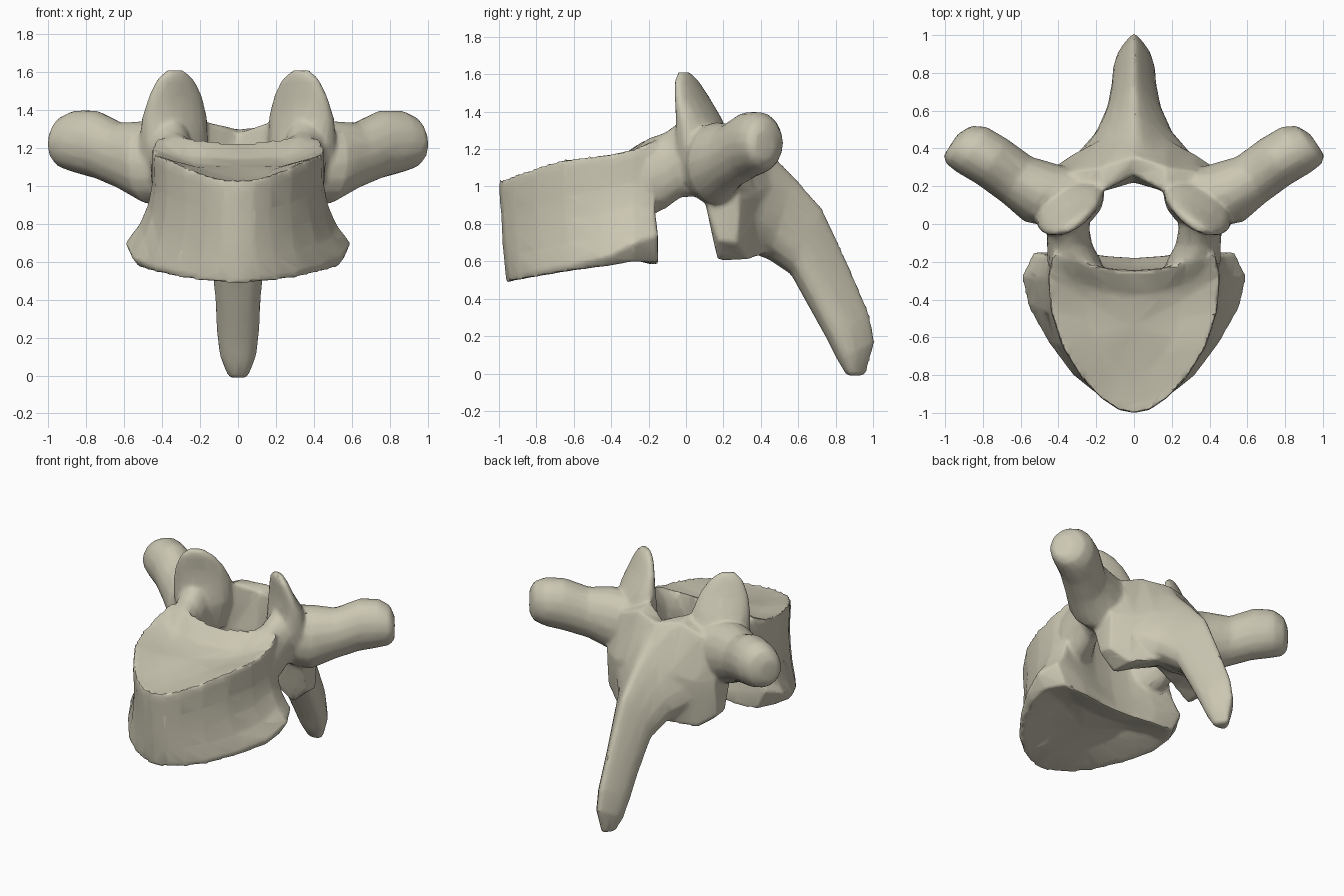
import bpy, bmesh, math
from mathutils import Vector as V

cube = bpy.data.objects.get("Cube")
if cube:
    bpy.data.objects.remove(cube, do_unlink=True)

BONE = (0.60, 0.57, 0.45, 1)
bone = bpy.data.materials.new("bone")
bone.use_nodes = True
bone.diffuse_color = BONE
shader = bone.node_tree.nodes["Principled BSDF"]
shader.inputs["Base Color"].default_value = BONE
shader.inputs["Roughness"].default_value = 0.7


def loft(bm, rings):
    """Skin a list of equal rings and close both ends."""
    loops = [[bm.verts.new(p) for p in r] for r in rings]
    n = len(loops[0])
    faces = []
    for a, b in zip(loops, loops[1:]):
        for i in range(n):
            j = (i + 1) % n
            faces.append(bm.faces.new((a[i], a[j], b[j], b[i])))
    for end in (loops[0], loops[-1]):
        mid = bm.verts.new(sum((v.co for v in end), V()) / n)
        for i in range(n):
            faces.append(bm.faces.new((end[i], end[(i + 1) % n], mid)))
    bmesh.ops.recalc_face_normals(bm, faces=faces)


def oval(centre, a, b, keel=0, n=16):
    """Ellipse with half axes a and b; keel narrows it toward +b."""
    c, a, b = V(centre), V(a), V(b)
    angles = [2 * math.pi * i / n for i in range(n)]
    return [c + a * math.cos(t) * (1 - keel * math.sin(t)) + b * math.sin(t)
            for t in angles]


def both_sides(bm, rings):
    loft(bm, rings)
    loft(bm, [[(-p[0], p[1], p[2]) for p in r] for r in rings])


def full(half):
    return [V(p) for p in half] + [V((-x, y, z)) for x, y, z in half[-2:0:-1]]


def shrink(ring, s, drop):
    return [V((p.x * s, -.55 + (p.y + .55) * s, p.z + drop)) for p in ring]


def waist(a, b, t, s):
    """Ring at height t between rims, flaring only near the lower one."""
    ring = []
    for p, q in zip(a, b):
        m = p.lerp(q, t ** 3)
        ring.append(V((m.x, m.y, p.z + (q.z - p.z) * t)))
    return shrink(ring, s, 0)


def flare(p):
    """Lift a lower rim point to the lower band, most at the back corners."""
    r = max(0, (p.y + .6) / .45)
    return V((p.x * (1.04 + .12 * r), p.y, p.z + .035 + .25 * abs(p.x) * r * r))


bm = bmesh.new()

# Vertebral body: half outlines of the upper and lower rims, front to back
top_half = [(0, -1.0, 1.035), (.08, -.985, 1.04), (.17, -.925, 1.06),
            (.28, -.81, 1.105), (.38, -.65, 1.15), (.44, -.46, 1.17),
            (.455, -.28, 1.20), (.43, -.16, 1.255), (.27, -.20, 1.26),
            (.14, -.235, 1.24), (0, -.245, 1.235)]
low_half = [(0, -.965, .485), (.10, -.945, .49), (.20, -.89, .50),
            (.31, -.80, .515), (.44, -.62, .545), (.52, -.43, .57),
            (.53, -.28, .595), (.46, -.15, .59), (.28, -.15, .58),
            (.14, -.17, .58), (0, -.18, .58)]
upper, lower = full(top_half), full(low_half)
band = [flare(p) for p in lower]
dish = [V((p.x, p.y, 1.09 + (p.z - 1.13) * .45)) for p in shrink(upper, .55, 0)]
loft(bm, [dish, shrink(upper, .95, -.012), upper,
          waist(upper, band, .12, 1), waist(upper, band, .35, .98),
          waist(upper, band, .58, .98), waist(upper, band, .8, .985),
          band, lower, shrink(lower, .92, .01), shrink(lower, .5, .05)])

# Pedicles: x, y, centre height, half width, half height
both_sides(bm, [oval((x, y, z), (w, 0, 0), (0, 0, h)) for x, y, z, w, h in (
    (.29, -.31, 1.03, .13, .14), (.315, -.20, 1.05, .145, .21),
    (.34, -.11, 1.085, .12, .205), (.35, -.03, 1.145, .115, .205),
    (.36, .14, 1.13, .14, .18))])

# Superior articular processes: upright plates turned toward the canal
turn = V((.86, -.5, 0))
side = V((.5, .86, 0))
both_sides(bm, [oval((x, y, z), turn * w, side * d) for x, y, z, w, d in (
    (.34, .08, 1.02, .15, .09), (.34, .09, 1.22, .20, .13),
    (.335, .07, 1.36, .195, .09), (.33, .035, 1.47, .165, .055),
    (.33, .005, 1.56, .115, .04), (.33, -.01, 1.61, .055, .025))])

# Transverse processes: centre, half width, half height
across = V((-.55, .83, 0))
both_sides(bm, [oval((x, y, z), across * w, (0, 0, h)) for x, y, z, w, h in (
    (.32, .13, 1.11, .18, .20), (.48, .16, 1.125, .18, .22),
    (.62, .235, 1.16, .145, .175), (.75, .33, 1.22, .145, .18),
    (.86, .395, 1.235, .145, .165), (.93, .42, 1.23, .12, .135),
    (.97, .42, 1.22, .07, .08))])

# Lamina: (y, z) sections from the midline outward
lamina = [
    (0, [(.26, 1.28), (.36, 1.3), (.51, 1.08), (.48, .66), (.22, .74), (.22, 1)]),
    (.17, [(.17, 1.34), (.30, 1.32), (.45, 1.0), (.43, .64), (.20, .67), (.17, 1)]),
    (.32, [(.08, 1.25), (.28, 1.26), (.37, .95), (.34, .61), (.17, .60), (.1, .93)]),
    (.44, [(.04, 1.2), (.25, 1.22), (.29, .95), (.27, .70), (.17, .71), (.1, .93)])]
sections = [[(x, y, z) for y, z in pts] for x, pts in lamina]
mirrored = [[(-x, y, z) for x, y, z in s] for s in sections[:0:-1]]
loft(bm, mirrored + sections)

# Spinous process: upper edge, lower edge, half width
spine = [((.36, 1.28), (.28, .76), .33), ((.47, 1.16), (.36, .64), .25),
         ((.58, 1.05), (.44, .61), .18), ((.73, .88), (.56, .53), .128),
         ((.86, .60), (.66, .35), .108), ((.98, .32), (.76, .17), .098),
         ((1.01, .17), (.81, .07), .085), ((.96, -.012), (.86, -.012), .045)]
rings = []
for (uy, uz), (ly, lz), w in spine:
    centre = V((0, (uy + ly) / 2, (uz + lz) / 2))
    rings.append(oval(centre, (w, 0, 0), V((0, uy, uz)) - centre, keel=.6))
loft(bm, rings)

# Blend all parts into one bone
mesh = bpy.data.meshes.new("vertebra")
bm.to_mesh(mesh)
bm.free()
mesh.materials.append(bone)
vertebra = bpy.data.objects.new("vertebra", mesh)
bpy.context.collection.objects.link(vertebra)
bpy.ops.object.select_all(action="DESELECT")
vertebra.select_set(True)
bpy.context.view_layer.objects.active = vertebra

mod = vertebra.modifiers.new("blend", "REMESH")
mod.mode = "VOXEL"
mod.voxel_size = .014
mod = vertebra.modifiers.new("soften", "SMOOTH")
mod.factor = .5
mod.iterations = 6
mod = vertebra.modifiers.new("simplify", "DECIMATE")
mod.ratio = .1
for name in ("blend", "soften", "simplify"):
    bpy.ops.object.modifier_apply(modifier=name)
bpy.ops.object.shade_smooth_by_angle(angle=math.radians(40))
